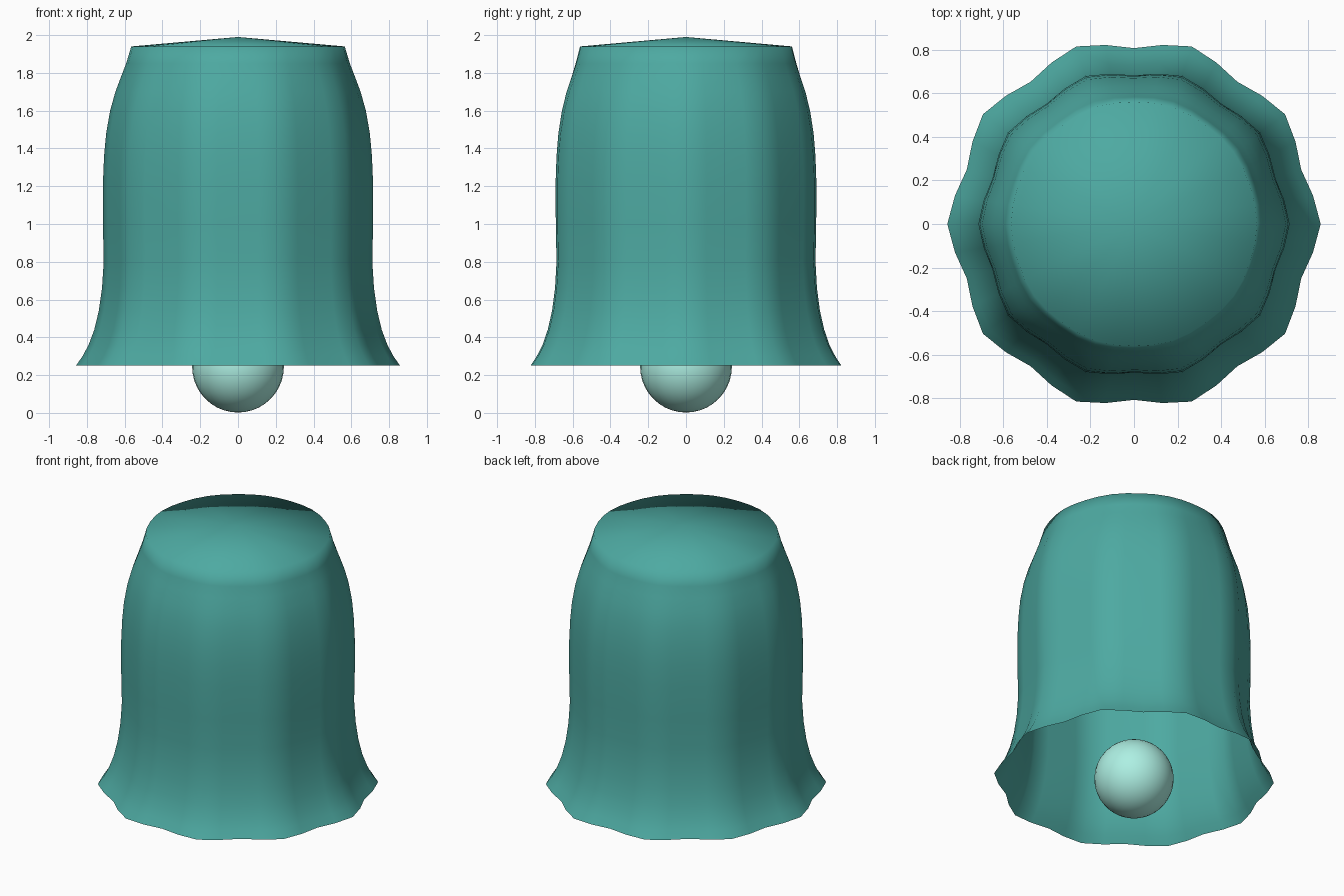
import bpy, bmesh, math

if "Cube" in bpy.data.objects:
    bpy.data.objects.remove(bpy.data.objects["Cube"])

SEGMENTS, LOBES = 40, 10

# Profile: height, mean radius, flute depth
PROFILE = [
    (0.25, 0.833, 0.025), (0.30, 0.800, 0.023), (0.36, 0.769, 0.022),
    (0.44, 0.741, 0.020), (0.54, 0.718, 0.019), (0.66, 0.702, 0.018),
    (0.80, 0.694, 0.017), (1.00, 0.698, 0.017), (1.22, 0.699, 0.016),
    (1.36, 0.694, 0.015), (1.48, 0.684, 0.014), (1.60, 0.665, 0.012),
    (1.70, 0.640, 0.009), (1.78, 0.612, 0.007), (1.85, 0.588, 0.004),
    (1.94, 0.563, 0.002),
]
APEX_Z = 1.99


def material(name, color):
    mat = bpy.data.materials.new(name)
    mat.diffuse_color = (*color, 1)
    mat.use_nodes = True
    mat.node_tree.nodes["Principled BSDF"].inputs["Base Color"].default_value = mat.diffuse_color
    return mat


# Bell: fluted open shell closed by a shallow cone
bm = bmesh.new()
rings = []
for z, r, depth in PROFILE:
    ring = []
    for i in range(SEGMENTS):
        a = 2 * math.pi * i / SEGMENTS
        rad = r + depth * math.cos(LOBES * a)
        ring.append(bm.verts.new((rad * math.cos(a), rad * math.sin(a), z)))
    rings.append(ring)
for low, high in zip(rings, rings[1:]):
    for i in range(SEGMENTS):
        j = (i + 1) % SEGMENTS
        bm.faces.new((low[i], low[j], high[j], high[i]))
apex = bm.verts.new((0, 0, APEX_Z))
for i in range(SEGMENTS):
    bm.faces.new((rings[-1][i], rings[-1][(i + 1) % SEGMENTS], apex))
for face in bm.faces:
    face.smooth = True
mesh = bpy.data.meshes.new("bell")
bm.to_mesh(mesh)
bm.free()
mesh.materials.append(material("teal", (0.075, 0.40, 0.36)))
bpy.context.collection.objects.link(bpy.data.objects.new("bell", mesh))

# Clapper ball hanging at the mouth
bpy.ops.mesh.primitive_uv_sphere_add(segments=32, ring_count=20, radius=0.243,
                                     location=(0, 0, 0.245))
clapper = bpy.context.object
clapper.name = "clapper"
bpy.ops.object.shade_smooth()
clapper.data.materials.append(material("pale_mint", (0.42, 0.87, 0.77)))
